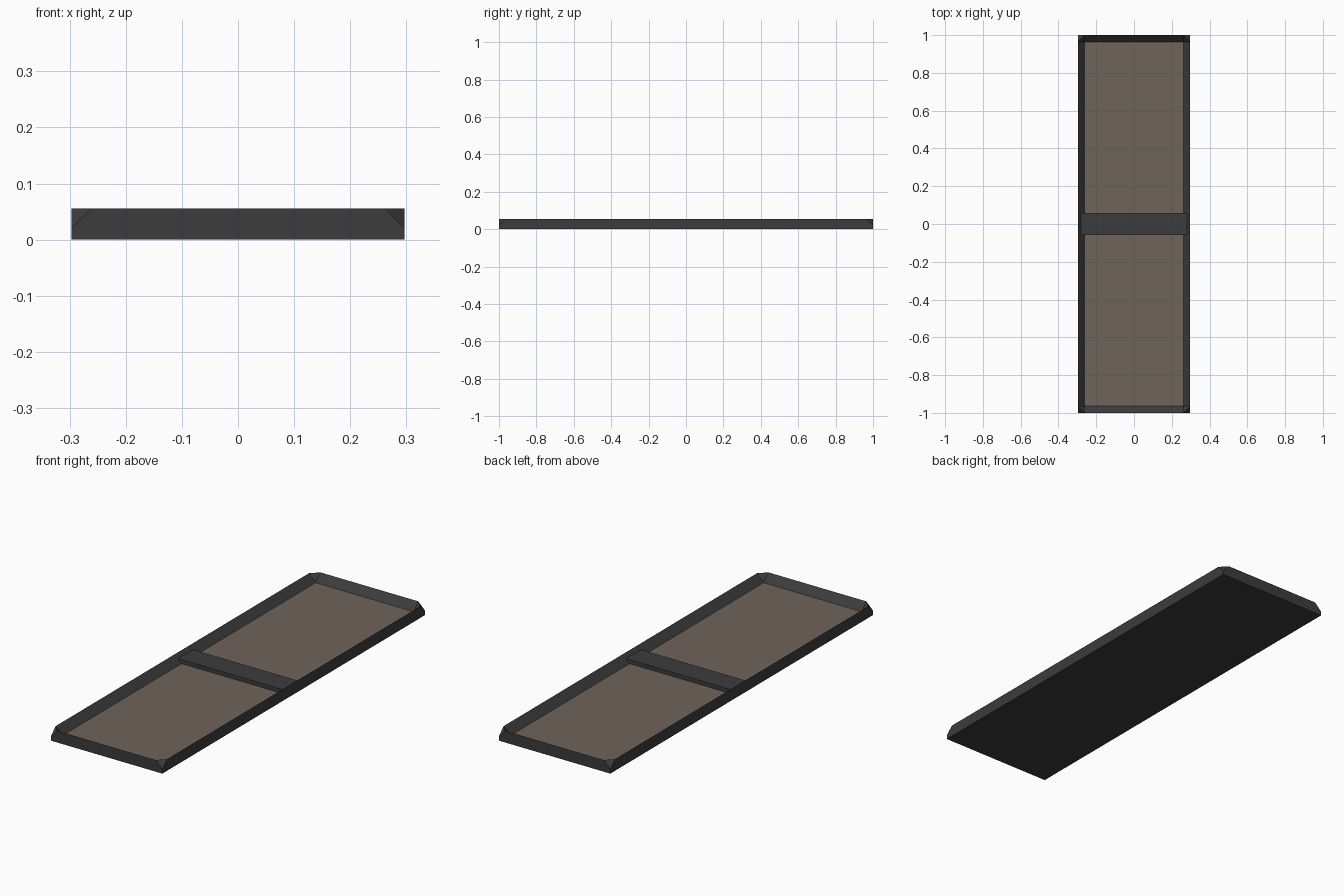
import bpy, bmesh

if "Cube" in bpy.data.objects:
    bpy.data.objects.remove(bpy.data.objects["Cube"])

X, Y, H = 0.297, 1.0, 0.056      # outer half sizes and height
W, C, Z = 0.036, 0.036, 0.02     # rim width, corner cut, floor height


def material(name, rgb):
    m = bpy.data.materials.new(name)
    m.diffuse_color = (*rgb, 1)
    m.use_nodes = True
    m.node_tree.nodes["Principled BSDF"].inputs["Base Color"].default_value = m.diffuse_color
    return m


grey = material("dark grey", (0.045, 0.045, 0.045))
brown = material("muted brown", (0.158, 0.128, 0.102))


def finish(bm, name, mats):
    bmesh.ops.recalc_face_normals(bm, faces=bm.faces)
    me = bpy.data.meshes.new(name)
    bm.to_mesh(me)
    bm.free()
    for m in mats:
        me.materials.append(m)
    ob = bpy.data.objects.new(name, me)
    bpy.context.collection.objects.link(ob)
    return ob


# Tray: vertical outer walls, knife-edge rim sloping inward, cut corners
bm = bmesh.new()
signs = [(-1, -1), (1, -1), (1, 1), (-1, 1)]


def ring(dx, dy, z):
    return [bm.verts.new((sx * dx, sy * dy, z)) for sx, sy in signs]


bottom = ring(X, Y, 0)
outer = ring(X, Y, Z)
top_x = ring(X - C, Y, H)        # rim ends on the short walls
top_y = ring(X, Y - C, H)        # rim ends on the long walls
inner = ring(X - W, Y - W, Z)

bm.faces.new(bottom[::-1])
floor = bm.faces.new(inner)
for i in range(4):
    j = (i + 1) % 4
    top = top_x if i % 2 == 0 else top_y
    bm.faces.new((bottom[i], bottom[j], outer[j], top[j], top[i], outer[i]))
    bm.faces.new((top[i], top[j], inner[j], inner[i]))
    # corner facets, outside and inside
    bm.faces.new((outer[i], top_x[i], top_y[i]))
    bm.faces.new((inner[i], top_x[i], top_y[i]))
floor.material_index = 1
finish(bm, "tray", [grey, brown])

# Flat crossbar over the middle
bm = bmesh.new()
bmesh.ops.create_cube(bm, size=1)
for v in bm.verts:
    v.co.x *= 0.56
    v.co.y *= 0.114
    v.co.z = 0.0395 if v.co.z > 0 else 0.015
finish(bm, "crossbar", [grey])
